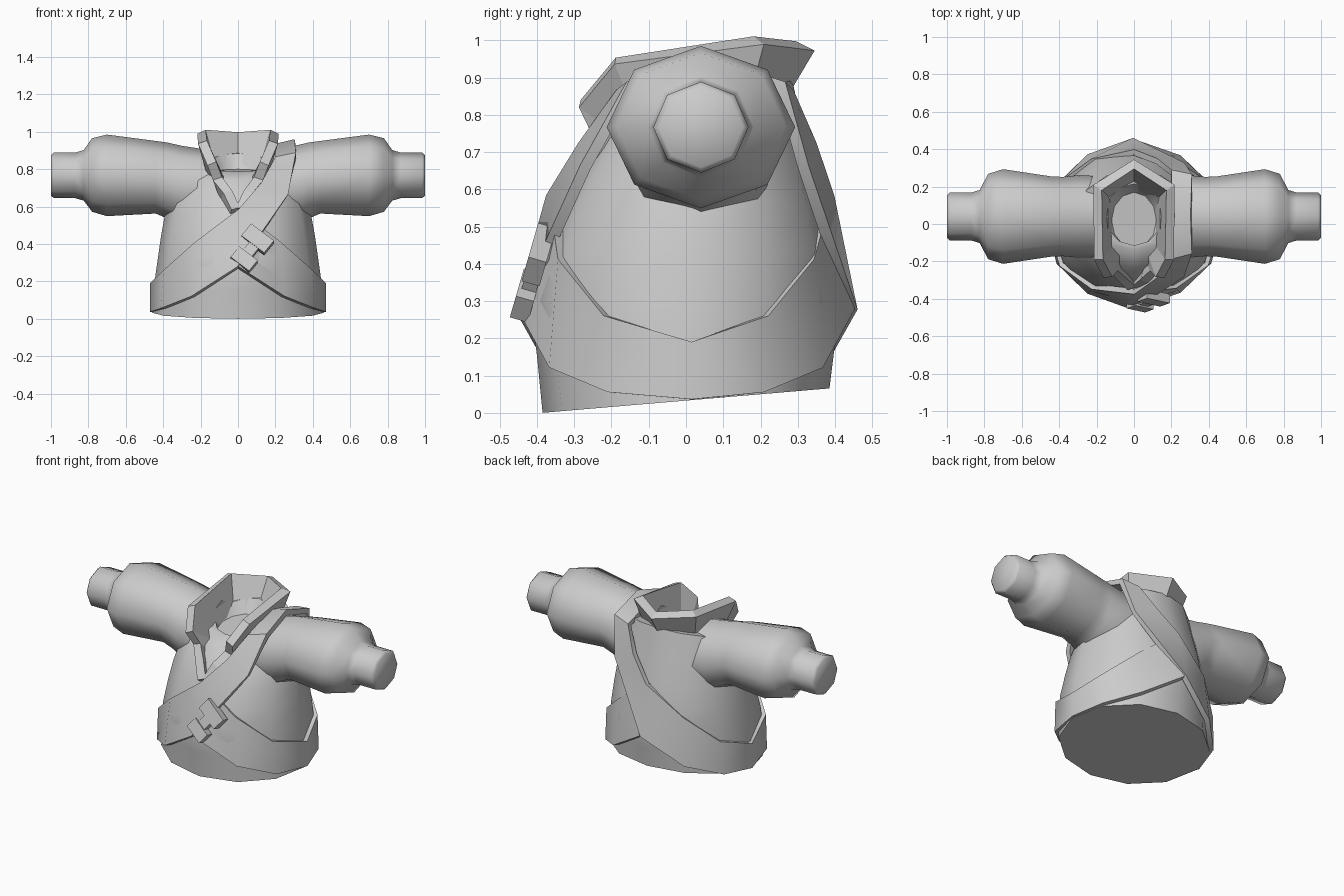
import bpy, bmesh
from math import sin, cos, pi, radians
from mathutils import Matrix

cube = bpy.data.objects.get("Cube")
if cube:
    bpy.data.objects.remove(cube, do_unlink=True)

cloth = bpy.data.materials.new("cloth_grey")
cloth.use_nodes = True
cloth.diffuse_color = (0.6, 0.6, 0.6, 1)
cloth.node_tree.nodes["Principled BSDF"].inputs["Base Color"].default_value = (0.6, 0.6, 0.6, 1)


def finish(name, bm, angle=0, thickness=0):
    """Turn a bmesh into a named object, thickened and smoothed if asked."""
    bmesh.ops.recalc_face_normals(bm, faces=bm.faces)
    mesh = bpy.data.meshes.new(name)
    bm.to_mesh(mesh)
    bm.free()
    obj = bpy.data.objects.new(name, mesh)
    bpy.context.collection.objects.link(obj)
    mesh.materials.append(cloth)
    bpy.ops.object.select_all(action='DESELECT')
    obj.select_set(True)
    bpy.context.view_layer.objects.active = obj
    if thickness:
        mod = obj.modifiers.new("thickness", 'SOLIDIFY')
        mod.thickness = thickness
        mod.offset = 0
        mod.use_even_offset = True
        bpy.ops.object.modifier_apply(modifier=mod.name)
    if angle:
        bpy.ops.object.shade_smooth_by_angle(angle=radians(angle))


def loft(name, rings, angle):
    """Skin closed rings of points and cap both ends."""
    bm = bmesh.new()
    rows = [[bm.verts.new(p) for p in ring] for ring in rings]
    n = len(rows[0])
    for a, b in zip(rows, rows[1:]):
        for i in range(n):
            j = (i + 1) % n
            bm.faces.new((a[i], a[j], b[j], b[i]))
    bm.faces.new(rows[0])
    bm.faces.new(rows[-1])
    finish(name, bm, angle)


def ribbon(name, stations, thickness, closed=False, angle=0):
    """Band running through pairs of upper and lower edge points."""
    bm = bmesh.new()
    rows = [[bm.verts.new(p) for p in pair] for pair in stations]
    pairs = list(zip(rows, rows[1:]))
    if closed:
        pairs.append((rows[-1], rows[0]))
    for a, b in pairs:
        bm.faces.new((a[0], b[0], b[1], a[1]))
    finish(name, bm, angle, thickness)


# Torso: z, x radius, y centre, y radius, slope; the last ring sinks the neck
torso_rings = []
for z, rx, cy, ry, slope in [
        (0.033, 0.46, 0, 0.385, 0.085), (0.17, 0.45, 0, 0.40, 0.04),
        (0.30, 0.432, 0, 0.42, 0), (0.44, 0.412, 0.01, 0.385, 0),
        (0.56, 0.39, 0.02, 0.35, 0), (0.74, 0.345, 0.045, 0.275, 0),
        (0.84, 0.295, 0.075, 0.21, 0.25), (0.835, 0.155, 0.05, 0.165, 0.3),
        (0.785, 0.12, 0.02, 0.15, 0.1)]:
    ring = []
    for i in range(12):
        a = i * pi / 6
        y = ry * sin(a)
        ring.append((rx * cos(a), cy + y, z + slope * y))
    torso_rings.append(ring)
loft("torso", torso_rings, 50)

# Sleeves flaring into the body, with narrow cuffs: x, z centre, z radius, y radius
sleeve = [(0.14, 0.69, 0.21, 0.215), (0.30, 0.71, 0.215, 0.22),
          (0.38, 0.74, 0.203, 0.212), (0.44, 0.757, 0.194, 0.214),
          (0.70, 0.767, 0.218, 0.253),
          (0.78, 0.769, 0.197, 0.228), (0.825, 0.767, 0.135, 0.142),
          (0.87, 0.767, 0.122, 0.128), (0.985, 0.767, 0.122, 0.128),
          (1.0, 0.767, 0.108, 0.113)]
for side, label in ((1, "left"), (-1, "right")):
    loft(label + "_sleeve",
         [[(side * x, 0.04 + ry * sin(i * pi / 4), zc + rz * cos(i * pi / 4))
           for i in range(8)] for x, zc, rz, ry in sleeve], 60)


def to_back(p):
    """Matching point on the back, which is fuller near the shoulders."""
    return (p[0], -p[1] + 0.28 * max(0, p[2] - 0.5), p[2])


def back_of(stations):
    return [[to_back(p) for p in pair] for pair in reversed(stations)]


# Shoulder sash: upper and lower edge, from the shoulder down to the hip
top = [((0.20, 0.05, 0.92), (0.305, 0.05, 0.945))]
chest = [((0.20, -0.175, 0.855), (0.31, -0.15, 0.875)),
         ((0.12, -0.275, 0.72), (0.265, -0.27, 0.66))]
wrap = [((0, -0.36, 0.58), (0, -0.445, 0.275)),
        ((-0.22, -0.335, 0.41), (-0.24, -0.36, 0.12)),
        ((-0.385, -0.215, 0.26), (-0.40, -0.205, 0.055))]
hip = [((-0.455, 0.015, 0.19), (-0.455, 0.015, 0.036))]
front = chest + wrap
ribbon("shoulder_sash", top + front + hip + back_of(front), 0.03, True, 45)

# Hip sash, tucked under the shoulder sash at front and back
half = [[(-x, y * 0.985, z) for x, y, z in pair]
        for pair in wrap + hip + back_of(wrap)]
ribbon("hip_sash", half, 0.03, angle=45)

# Standing collar with lapels running down to the neckline point
collar = [((0.012, -0.345, 0.59), (0.02, -0.30, 0.56)),
          ((0.055, -0.305, 0.68), (0.07, -0.24, 0.64)),
          ((0.11, -0.25, 0.75), (0.09, -0.20, 0.70)),
          ((0.14, -0.285, 0.83), (0.10, -0.17, 0.75)),
          ((0.19, -0.19, 0.945), (0.14, -0.12, 0.77)),
          ((0.195, 0.195, 1.0), (0.14, 0.14, 0.79))]
back = [((0, 0.32, 0.985), (0, 0.21, 0.80))]
other = [[(-x, y, z) for x, y, z in pair] for pair in reversed(collar)]
ribbon("collar", collar + back + other, 0.05)

# Buckle: two clasps across the sash joined by a short bar
for name, spot, size in (
        ("upper_clasp", (0.105, -0.395, 0.425), (0.155, 0.05, 0.085)),
        ("lower_clasp", (0.033, -0.43, 0.315), (0.125, 0.05, 0.075)),
        ("buckle_bar", (0.07, -0.41, 0.37), (0.06, 0.04, 0.10))):
    bm = bmesh.new()
    bmesh.ops.create_cube(bm, size=1, matrix=(
        Matrix.Translation(spot) @ Matrix.Rotation(radians(-16), 4, 'X')
        @ Matrix.Rotation(radians(38), 4, 'Y') @ Matrix.Diagonal((*size, 1))))
    finish(name, bm)
